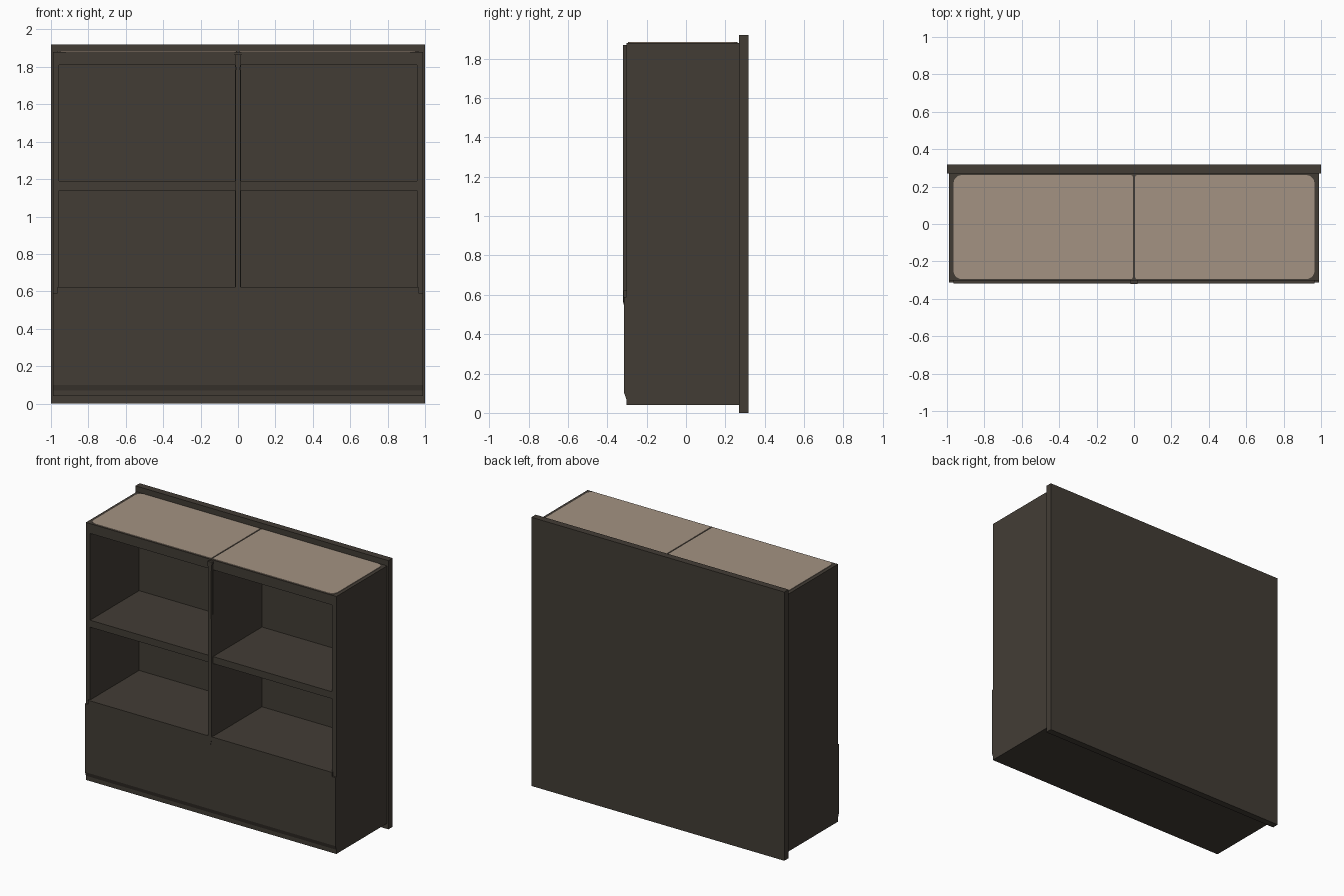
import bpy
import bmesh
import math

cube = bpy.data.objects.get("Cube")
if cube:
    bpy.data.objects.remove(cube, do_unlink=True)


def material(name, colour):
    m = bpy.data.materials.new(name)
    m.use_nodes = True
    m.diffuse_color = (*colour, 1)
    bsdf = next(n for n in m.node_tree.nodes if n.type == "BSDF_PRINCIPLED")
    bsdf.inputs["Base Color"].default_value = (*colour, 1)
    bsdf.inputs["Roughness"].default_value = 0.8
    return m


dark = material("dark brown wood", (0.055, 0.046, 0.036))
tan = material("tan top", (0.37, 0.29, 0.225))


def finish(name, bm, mat):
    bmesh.ops.recalc_face_normals(bm, faces=bm.faces)
    mesh = bpy.data.meshes.new(name)
    bm.to_mesh(mesh)
    bm.free()
    mesh.materials.append(mat)
    ob = bpy.data.objects.new(name, mesh)
    bpy.context.collection.objects.link(ob)
    return ob


def prism(name, points, start, depth, axis, mat=dark):
    """Extrude a flat outline along x, y or z."""
    place = {"x": lambda a, b: (start, a, b),
             "y": lambda a, b: (a, start, b),
             "z": lambda a, b: (a, b, start)}[axis]
    bm = bmesh.new()
    face = bm.faces.new([bm.verts.new(place(a, b)) for a, b in points])
    new = bmesh.ops.extrude_face_region(bm, geom=[face])["geom"]
    shift = [depth if axis == k else 0 for k in "xyz"]
    bmesh.ops.translate(bm, vec=shift, verts=[v for v in new if isinstance(v, bmesh.types.BMVert)])
    return finish(name, bm, mat)


def box(name, x, y, z, mat=dark):
    outline = [(x[0], y[0]), (x[1], y[0]), (x[1], y[1]), (x[0], y[1])]
    return prism(name, outline, z[0], z[1] - z[0], "z", mat)


W, FRONT, BACK, BOTTOM, TOP = 0.99, -0.303, 0.27, 0.04, 1.88
INNER = 0.957

# Back board, standing proud of the carcass at top and bottom
box("back_board", (-1, 1), (BACK, 0.318), (0, 1.92))
box("back_lining", (-INNER, INNER), (0.25, BACK), (0.62, 1.81))

# Carcass
for side, s in (("left", 1), ("right", -1)):
    box(side + "_side", sorted((s * INNER, s * W)), (FRONT, BACK), (BOTTOM, TOP))
box("top_board", (-INNER, INNER), (FRONT, BACK), (1.81, TOP))
box("middle_shelf", (-INNER, INNER), (FRONT, 0.25), (1.14, 1.19))
box("center_divider", (-0.015, 0.015), (FRONT, 0.25), (0.62, 1.81))
box("base_cabinet", (-INNER, INNER), (FRONT, BACK), (BOTTOM, 0.62))

# Lower front panel with a sloped bottom edge
prism("lower_front_panel",
      [(FRONT, 0.07), (-0.314, 0.1), (-0.314, 0.59), (FRONT, 0.59)],
      -W, 2 * W, "x")
box("front_lip", (-0.965, 0.965), (-0.318, FRONT), (0.55, 0.622))

# Tapered trim strip down the middle of the front
prism("center_trim",
      [(-0.018, 1.87), (-0.012, 1.8), (-0.014, 0.6), (-0.006, 0.56),
       (0.006, 0.56), (0.014, 0.6), (0.012, 1.8), (0.018, 1.87)],
      -0.32, 0.018, "y")

# Two tan top plates, rounded most at their outer corners
for side, s in (("left", 1), ("right", -1)):
    outline = []
    for cx, cy, r, turn in ((0.965, 0.262, 0.045, 0), (0.006, 0.262, 0.012, 1),
                            (0.006, -0.295, 0.012, 2), (0.965, -0.295, 0.045, 3)):
        sx = -1 if turn in (0, 3) else 1
        sy = -1 if turn in (0, 1) else 1
        for i in range(6):
            a = (turn + i / 5) * math.pi / 2
            outline.append((s * (cx + sx * r + r * math.cos(a)), cy + sy * r + r * math.sin(a)))
    prism(side + "_top_plate", outline, TOP, 0.004, "z", tan)
